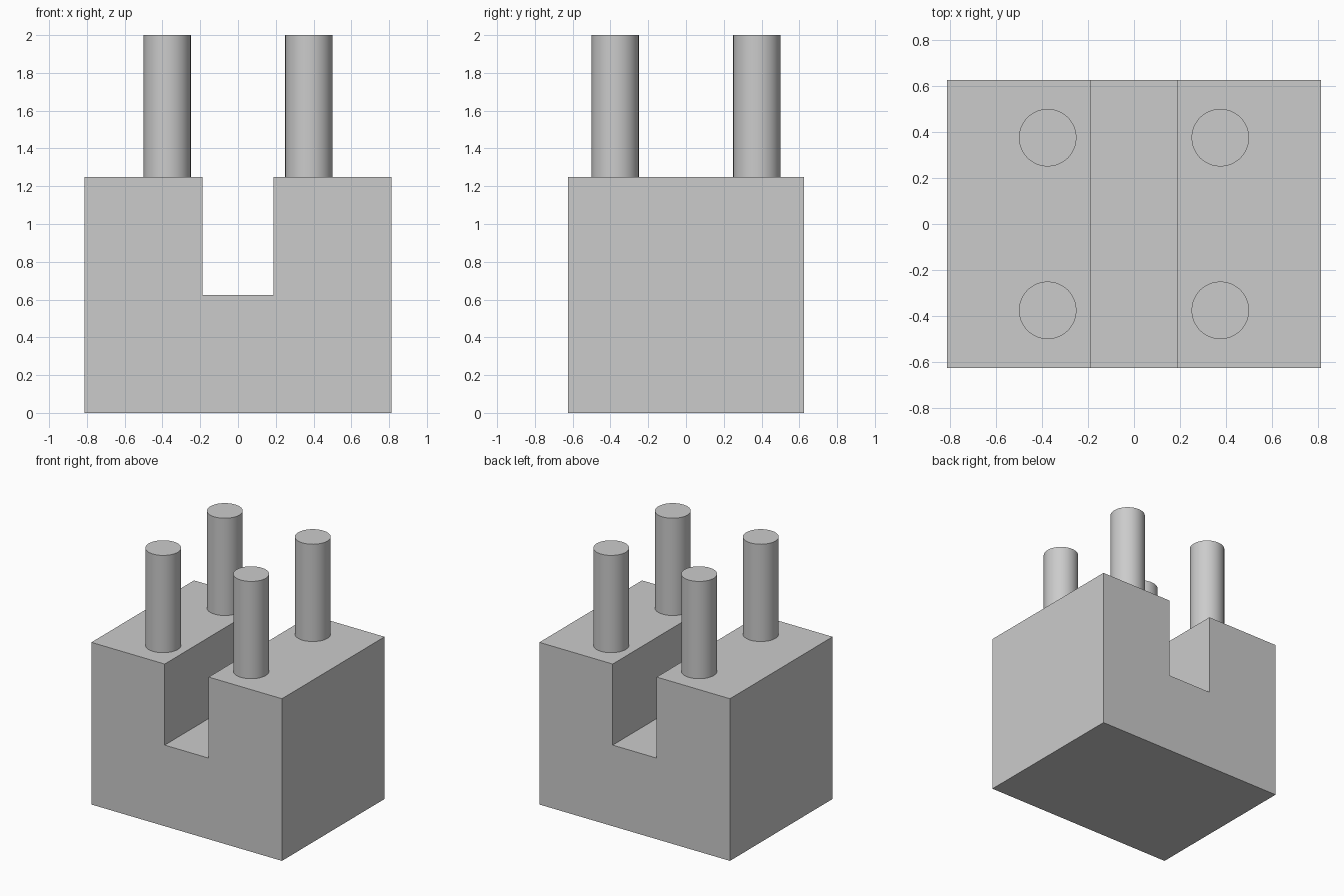
import bpy
import bmesh

if "Cube" in bpy.data.objects:
    bpy.data.objects.remove(bpy.data.objects["Cube"])

HALF_W, HALF_D = 0.8125, 0.625
TOP, SLOT_HALF, SLOT_Z = 1.25, 0.1875, 0.625
PEG_R, PEG_POS, PEG_TOP = 0.125, 0.375, 2.0


def extruded_profile(name, points, depth):
    """Extrude an xz outline along y, centred on y = 0."""
    bm = bmesh.new()
    face = bm.faces.new([bm.verts.new((x, -depth / 2, z)) for x, z in points])
    result = bmesh.ops.extrude_face_region(bm, geom=[face])
    moved = [v for v in result["geom"] if isinstance(v, bmesh.types.BMVert)]
    bmesh.ops.translate(bm, verts=moved, vec=(0, depth, 0))
    bmesh.ops.recalc_face_normals(bm, faces=bm.faces)
    mesh = bpy.data.meshes.new(name)
    bm.to_mesh(mesh)
    bm.free()
    obj = bpy.data.objects.new(name, mesh)
    bpy.context.collection.objects.link(obj)
    return obj


def peg(name, x, y):
    """Upright round peg standing on the block."""
    bpy.ops.mesh.primitive_cylinder_add(
        vertices=48, radius=PEG_R, depth=PEG_TOP - TOP,
        location=(x, y, (TOP + PEG_TOP) / 2))
    bpy.context.object.name = name
    bpy.ops.object.shade_smooth_by_angle()


# Block with a slot running front to back
right = [(HALF_W, 0), (HALF_W, TOP), (SLOT_HALF, TOP), (SLOT_HALF, SLOT_Z)]
left = [(-x, z) for x, z in reversed(right)]
extruded_profile("slotted_block", right + left, HALF_D * 2)

# Four pegs
for side, sx in (("left", -1), ("right", 1)):
    for end, sy in (("front", -1), ("back", 1)):
        peg(f"{end}_{side}_peg", sx * PEG_POS, sy * PEG_POS)
